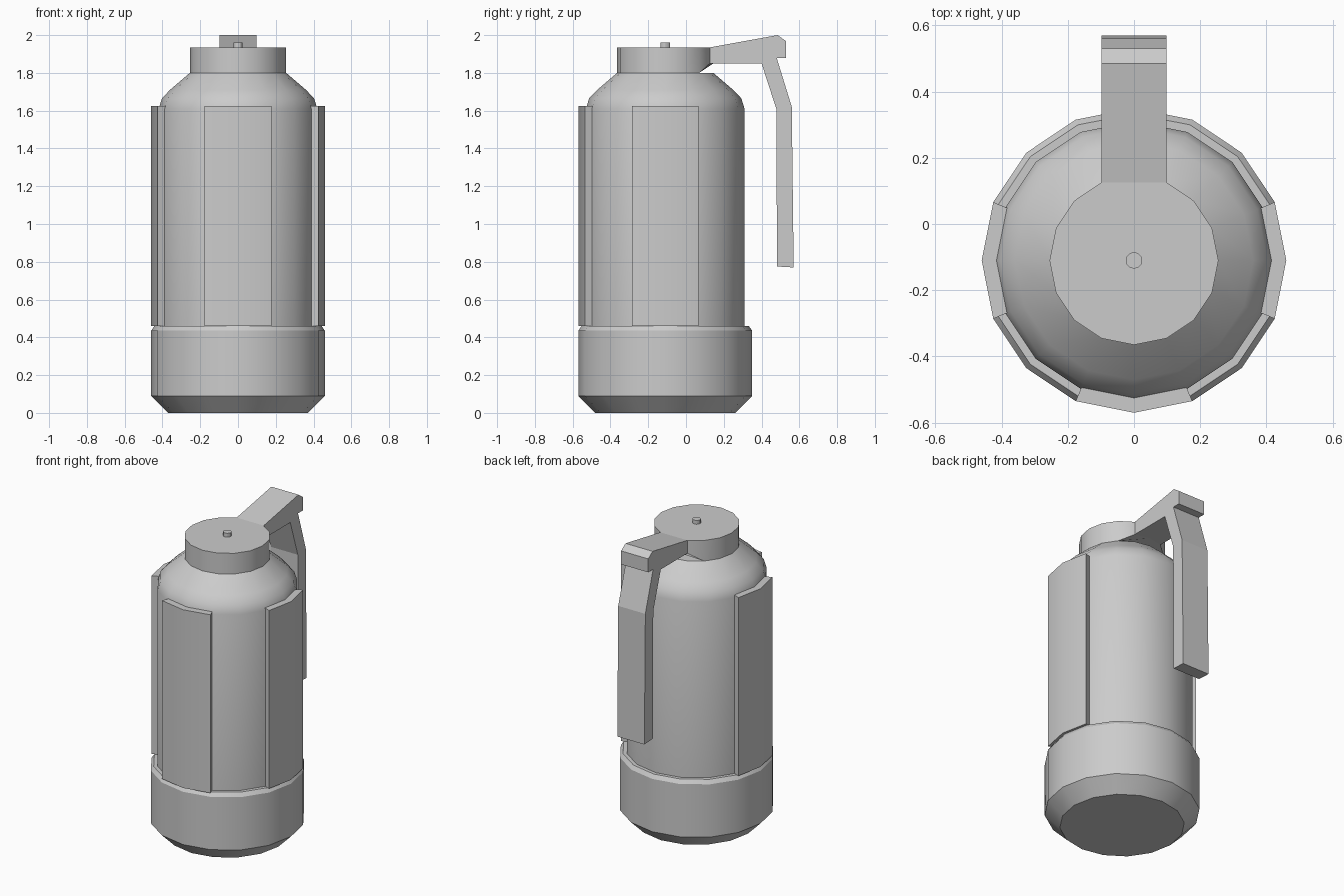
import bpy, bmesh, math
from mathutils import Vector

if "Cube" in bpy.data.objects:
    bpy.data.objects.remove(bpy.data.objects["Cube"])

CY = -0.11      # y of the cylinder axis
SIDES = 16


def finish(name, bm, angle=30):
    bmesh.ops.recalc_face_normals(bm, faces=bm.faces)
    me = bpy.data.meshes.new(name)
    bm.to_mesh(me)
    bm.free()
    ob = bpy.data.objects.new(name, me)
    bpy.context.collection.objects.link(ob)
    bpy.ops.object.select_all(action='DESELECT')
    ob.select_set(True)
    bpy.context.view_layer.objects.active = ob
    bpy.ops.object.shade_smooth_by_angle(angle=math.radians(angle))
    return ob


def lathe(profile, sides=SIDES):
    """Closed solid of revolution about the canister axis from (radius, z) points."""
    bm = bmesh.new()
    rings = []
    for r, z in profile:
        rings.append([bm.verts.new((r * math.cos(2 * math.pi * i / sides),
                                    CY + r * math.sin(2 * math.pi * i / sides), z))
                      for i in range(sides)])
    for a, b in zip(rings, rings[1:]):
        for i in range(sides):
            j = (i + 1) % sides
            bm.faces.new((a[i], a[j], b[j], b[i]))
    bm.faces.new(rings[0][::-1])
    bm.faces.new(rings[-1])
    return bm


def prism(points, offset):
    """Extrude a flat outline along an offset vector."""
    bm = bmesh.new()
    face = bm.faces.new([bm.verts.new(p) for p in points])
    ext = bmesh.ops.extrude_face_region(bm, geom=[face])
    verts = [v for v in ext['geom'] if isinstance(v, bmesh.types.BMVert)]
    bmesh.ops.translate(bm, verts=verts, vec=Vector(offset))
    # keep the starting face so the prism is closed
    if not face.is_valid or len(bm.faces) < len(points) + 2:
        bmesh.ops.holes_fill(bm, edges=bm.edges)
    return bm


# Chamfered base cup
finish("base", lathe([(0.37, 0), (0.46, 0.09), (0.46, 0.435), (0.443, 0.46)]))

# Main body with rounded shoulder
finish("body", lathe([(0.42, 0.42), (0.42, 1.61), (0.403, 1.665),
                      (0.36, 1.71), (0.255, 1.80)]), 40)

# Cap, its lower rim raised where the lever arm joins
cap = lathe([(0.255, 1.80), (0.255, 1.935)])
for v in cap.verts:
    if v.co.z < 1.85 and v.co.y - CY > 0.2:
        v.co.z = 1.85
finish("cap", cap)

# Small pin on the cap
finish("pin", lathe([(0.025, 1.92), (0.025, 1.96)], 12))

# Raised grip panels on the front and both sides
for name, mid in (("right_panel", 0), ("front_panel", 270), ("left_panel", 180)):
    angles = [math.radians(mid + d) for d in (-22.5, 0, 22.5)]
    ring = [(0.46, a) for a in angles] + [(0.415, a) for a in reversed(angles)]
    outline = [(r * math.cos(a), CY + r * math.sin(a), 0.46) for r, a in ring]
    finish(name, prism(outline, (0, 0, 1.165)))

# Lever arm and hanging handle, one side profile
W = 0.098
arm = [(0.126, 1.935), (0.485, 2.0), (0.53, 1.968), (0.53, 1.88), (0.48, 1.88),
       (0.40, 1.85), (0.126, 1.85)]
handle = [(0.40, 1.85), (0.48, 1.88), (0.56, 1.62), (0.57, 0.77),
          (0.482, 0.775), (0.478, 1.61)]
for name, prof in (("lever_arm", arm), ("lever_handle", handle)):
    finish(name, prism([(-W, y, z) for y, z in prof], (2 * W, 0, 0)), 10)
